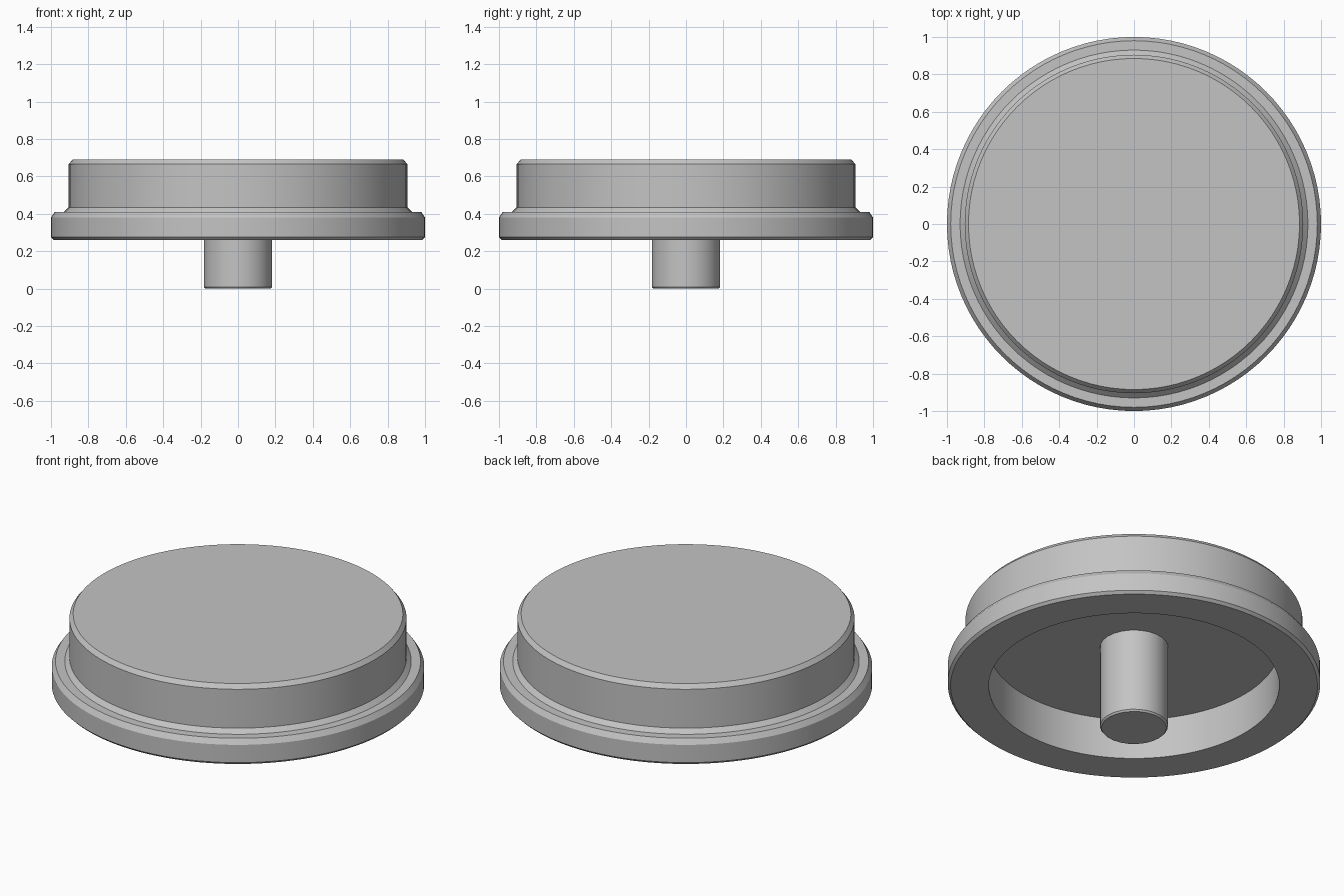
import bpy
import bmesh
import math
from mathutils import Matrix, Vector

if "Cube" in bpy.data.objects:
    bpy.data.objects.remove(bpy.data.objects["Cube"], do_unlink=True)

# One plain grey for the whole cap
grey = bpy.data.materials.new("plain grey")
grey.use_nodes = True
colour = (0.55, 0.55, 0.55, 1)
grey.diffuse_color = colour
grey.node_tree.nodes["Principled BSDF"].inputs["Base Color"].default_value = colour


def lathe(name, profile, steps):
    """Spin a (radius, height) profile around the z axis."""
    bm = bmesh.new()
    verts = [bm.verts.new((r, 0, z)) for r, z in profile]
    edges = [bm.edges.new(pair) for pair in zip(verts, verts[1:])]
    bmesh.ops.spin(bm, geom=verts + edges, cent=(0, 0, 0), axis=(0, 0, 1),
                   angle=math.tau, steps=steps, use_merge=False)
    bmesh.ops.remove_doubles(bm, verts=bm.verts, dist=0.0005)
    bmesh.ops.recalc_face_normals(bm, faces=bm.faces)
    mesh = bpy.data.meshes.new(name)
    bm.to_mesh(mesh)
    bm.free()
    mesh.materials.append(grey)
    obj = bpy.data.objects.new(name, mesh)
    bpy.context.collection.objects.link(obj)
    bpy.ops.object.select_all(action="DESELECT")
    obj.select_set(True)
    bpy.context.view_layer.objects.active = obj
    bpy.ops.object.shade_smooth_by_angle(angle=math.radians(30))
    return obj


# Stepped cap: crown, fillet, flange, and hollow underside
ceiling, flange_base, flange_top, crown_top = 0.50, 0.26, 0.41, 0.69
lathe("cap", [
    (0, crown_top), (0.885, crown_top), (0.905, crown_top - 0.025),
    (0.905, flange_top + 0.025), (0.93, flange_top),
    (0.98, flange_top), (1.0, flange_top - 0.03),
    (1.0, flange_base + 0.015), (0.985, flange_base),
    (0.78, flange_base), (0.78, ceiling), (0, ceiling),
], 96)

# Central stem hanging from the cavity ceiling
lathe("stem", [
    (0, ceiling + 0.02), (0.183, ceiling + 0.02),
    (0.183, 0.01), (0.175, 0), (0, 0),
], 24)
